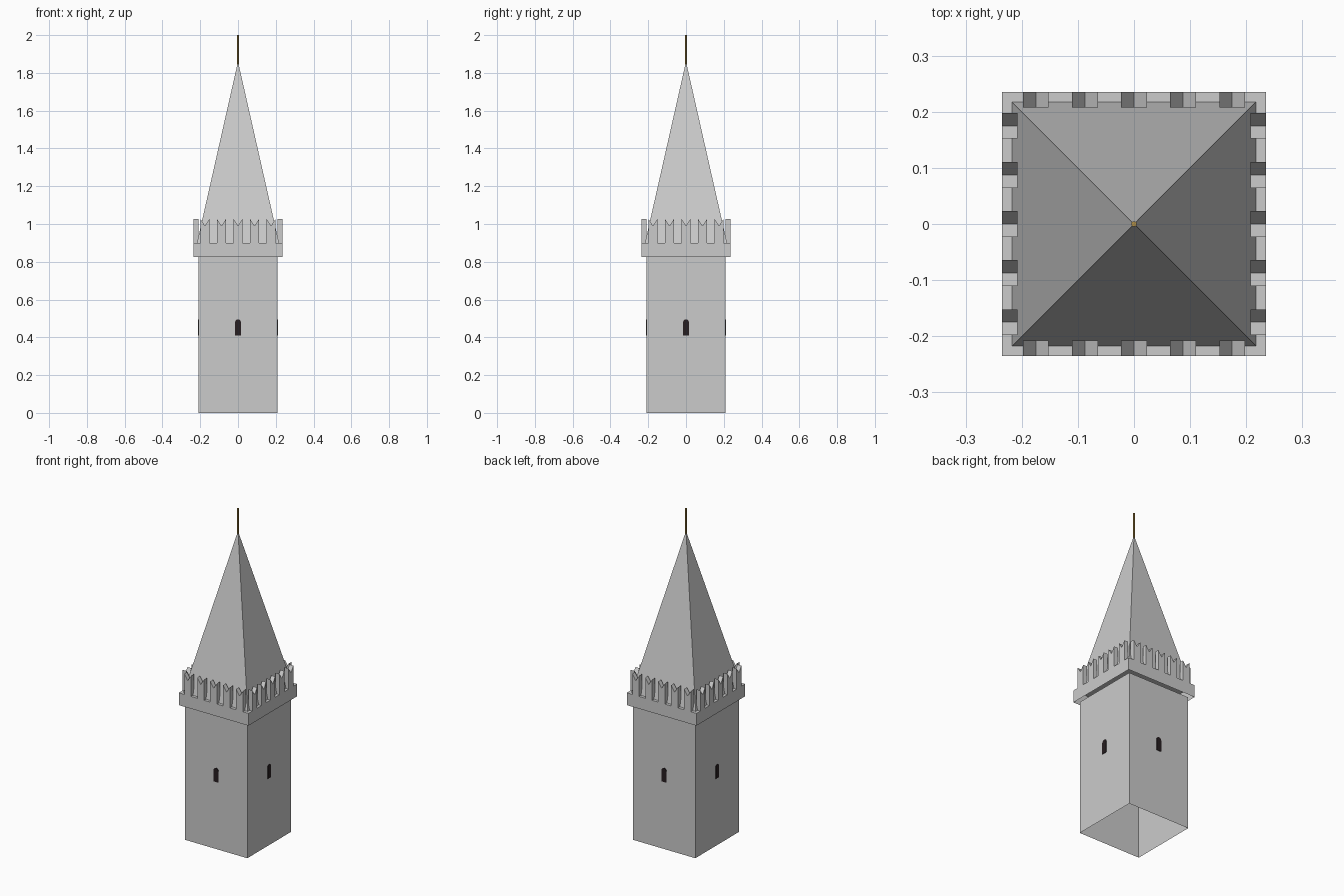
import bpy, bmesh, math
from mathutils import Matrix

if "Cube" in bpy.data.objects:
    bpy.data.objects.remove(bpy.data.objects["Cube"])


def material(name, rgb):
    m = bpy.data.materials.new(name)
    m.diffuse_color = (*rgb, 1)
    m.use_nodes = True
    m.node_tree.nodes["Principled BSDF"].inputs["Base Color"].default_value = m.diffuse_color
    return m


STONE = material("grey stone", (0.6, 0.6, 0.6))
DARK = material("dark opening", (0.02, 0.013, 0.015))
GOLD = material("dull gold", (0.45, 0.28, 0.06))


def finish(bm, name, mat):
    bmesh.ops.recalc_face_normals(bm, faces=bm.faces)
    mesh = bpy.data.meshes.new(name)
    bm.to_mesh(mesh)
    bm.free()
    mesh.materials.append(mat)
    ob = bpy.data.objects.new(name, mesh)
    bpy.context.collection.objects.link(ob)
    return ob


def shell(name, half, z0, z1, top):
    """Square box without a floor, optionally without a lid."""
    bm = bmesh.new()
    bmesh.ops.create_cube(bm, size=1)
    bmesh.ops.scale(bm, vec=(2 * half, 2 * half, z1 - z0), verts=bm.verts)
    bmesh.ops.translate(bm, vec=(0, 0, (z0 + z1) / 2), verts=bm.verts)
    bm.normal_update()
    doomed = [f for f in bm.faces if f.normal.z < -0.5 or (f.normal.z > 0.5 and not top)]
    bmesh.ops.delete(bm, geom=doomed, context='FACES')
    return finish(bm, name, STONE)


def cone(name, sides, r, z0, z1, mat, r2=0, turn=0, caps=False):
    bm = bmesh.new()
    bmesh.ops.create_cone(bm, cap_ends=caps, segments=sides, radius1=r, radius2=r2, depth=z1 - z0)
    bmesh.ops.remove_doubles(bm, verts=bm.verts, dist=1e-5)
    bmesh.ops.transform(bm, verts=bm.verts,
                        matrix=Matrix.Translation((0, 0, (z0 + z1) / 2)) @ Matrix.Rotation(turn, 4, 'Z'))
    return finish(bm, name, mat)


def slab(bm, outline, y0, y1, turn):
    """Extrude an (x, z) outline from y0 to y1, then turn it about z."""
    rot = Matrix.Rotation(turn, 3, 'Z')
    front = bm.faces.new([bm.verts.new((x, y0, z)) for x, z in outline])
    back = bmesh.ops.extrude_face_region(bm, geom=[front], use_keep_orig=True)["geom"]
    moved = [v for v in back if isinstance(v, bmesh.types.BMVert)]
    bmesh.ops.translate(bm, vec=(0, y1 - y0, 0), verts=moved)
    for v in set(moved) | set(front.verts):
        v.co = rot @ v.co


# Tower shaft, overhanging parapet band, pointed roof and finial rod
shell("tower_shaft", 0.21, 0, 0.825, top=False)
shell("parapet_band", 0.235, 0.825, 0.9, top=True)
cone("pyramid_roof", 4, 0.217 * math.sqrt(2), 0.9, 1.86, STONE, turn=math.pi / 4)
cone("finial_rod", 8, 0.005, 1.845, 2.0, GOLD, r2=0.005, caps=True)

# Swallow-tail merlons, five on each side
bm = bmesh.new()
for side in range(4):
    for i in range(-2, 3):
        c, w = i * 0.0875, 0.023
        slab(bm, [(c - w, 0.9), (c + w, 0.9), (c + w, 1.026), (c, 0.99), (c - w, 1.026)],
             -0.235, -0.208, side * math.pi / 2)
finish(bm, "swallowtail_merlons", STONE)

# Small arched window plate on each side
arch = [(-0.016, 0.41), (0.016, 0.41)]
arch += [(0.016 * math.cos(a), 0.479 + 0.016 * math.sin(a))
         for a in (k * math.pi / 6 for k in range(7))]
bm = bmesh.new()
for side in range(4):
    slab(bm, arch, -0.213, -0.209, side * math.pi / 2)
finish(bm, "arched_windows", DARK)
